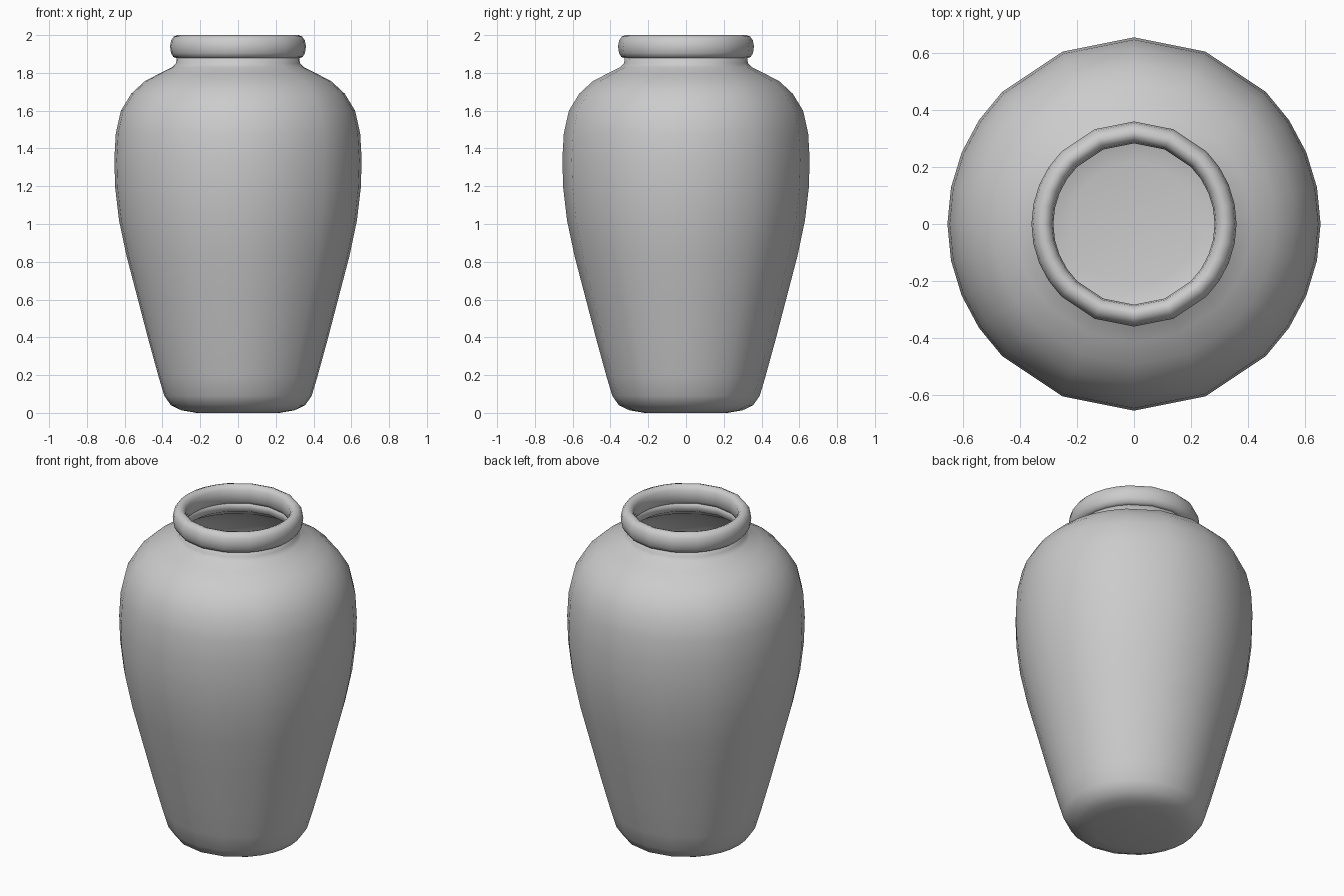
import bpy, bmesh
from math import sin, cos, radians

if "Cube" in bpy.data.objects:
    bpy.data.objects.remove(bpy.data.objects["Cube"])

# Uneven segment angles: finer towards the x sides, coarser front and back
quarter = [0, 11.25, 22.5, 33.75, 45, 67.5]
half = quarter + [90] + [180 - a for a in reversed(quarter[1:])]
ANGLES = [radians(a) for a in half + [a + 180 for a in half]]


def lathe(name, profile, closed=False):
    """Revolve (radius, z) points; open profiles are capped at both ends."""
    bm = bmesh.new()
    rings = [[bm.verts.new((r * cos(a), r * sin(a), z)) for a in ANGLES]
             for r, z in profile]
    n = len(ANGLES)
    pairs = list(zip(rings, rings[1:]))
    if closed:
        pairs.append((rings[-1], rings[0]))
    for low, high in pairs:
        for i in range(n):
            j = (i + 1) % n
            bm.faces.new((low[i], low[j], high[j], high[i]))
    if not closed:
        bm.faces.new(rings[0][::-1])
        bm.faces.new(rings[-1])
    bmesh.ops.recalc_face_normals(bm, faces=bm.faces)
    mesh = bpy.data.meshes.new(name)
    bm.to_mesh(mesh)
    bm.free()
    for p in mesh.polygons:
        p.use_smooth = True
    obj = bpy.data.objects.new(name, mesh)
    bpy.context.collection.objects.link(obj)
    return obj


# Body: outer wall up to the neck, then the inner wall down to the floor
outer = [(0.22, 0.0), (0.30, 0.014), (0.355, 0.04), (0.39, 0.09), (0.42, 0.19),
         (0.475, 0.39), (0.535, 0.62), (0.59, 0.83), (0.63, 1.02), (0.65, 1.19),
         (0.655, 1.34), (0.647, 1.48), (0.62, 1.60), (0.565, 1.69),
         (0.495, 1.755), (0.415, 1.797), (0.35, 1.83), (0.328, 1.85),
         (0.322, 1.90)]
inner = [(0.297, 1.90), (0.298, 1.84)] + \
        [(r - 0.025, z - 0.015) for r, z in reversed(outer[3:16])] + \
        [(0.33, 0.05), (0.22, 0.03)]
lathe("jar_body", outer + inner)

# Rounded lip around the mouth
lip = [(0.325, 1.878), (0.342, 1.884), (0.355, 1.905), (0.36, 1.94),
       (0.354, 1.972), (0.34, 1.992), (0.32, 2.0), (0.302, 1.994),
       (0.288, 1.975), (0.283, 1.94), (0.288, 1.905), (0.302, 1.88)]
lathe("jar_lip", lip, closed=True)
